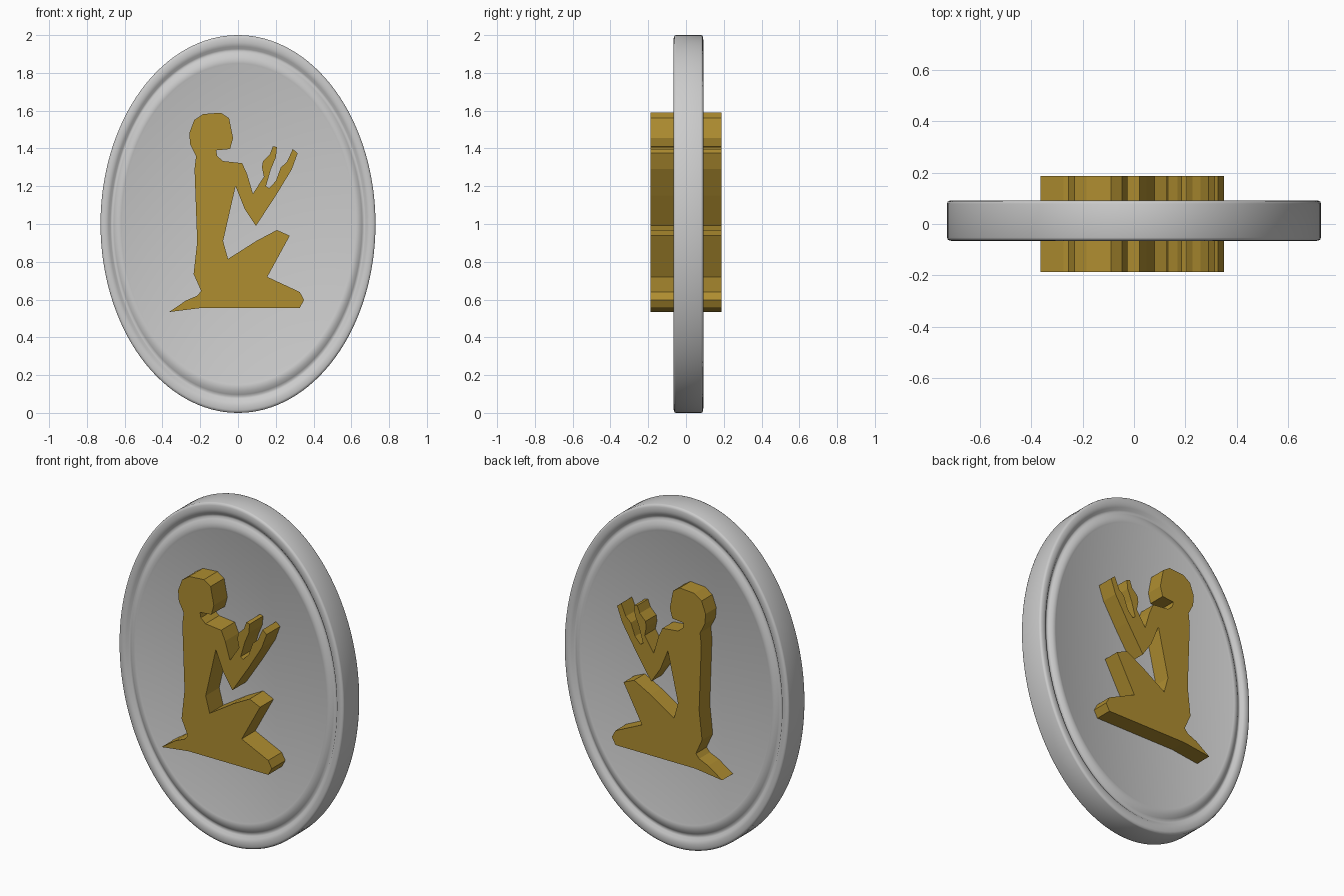
import bpy, bmesh, math

if "Cube" in bpy.data.objects:
    bpy.data.objects.remove(bpy.data.objects["Cube"])

def finish(bm, name):
    bmesh.ops.recalc_face_normals(bm, faces=bm.faces[:])
    me = bpy.data.meshes.new(name)
    bm.to_mesh(me)
    bm.free()
    ob = bpy.data.objects.new(name, me)
    bpy.context.collection.objects.link(ob)
    return ob

# Oval plaque: mirrored rim profile (radius fraction, distance from mid-plane) swept round an ellipse
HALF_X, HALF_Z, MID_Y, SEGS = 0.728, 1.0, 0.013, 128
side = [(0.84, 0.0745), (0.85, 0.078), (0.865, 0.079), (0.885, 0.076), (0.903, 0.066),
        (0.915, 0.059), (0.927, 0.062), (0.94, 0.073), (0.96, 0.079), (0.985, 0.078),
        (0.997, 0.074), (1.0, 0.066)]
profile = [(r, -d) for r, d in side] + [(r, d) for r, d in reversed(side)]
bm = bmesh.new()
rings = []
for i in range(SEGS):
    a = 2 * math.pi * i / SEGS
    rings.append([bm.verts.new((r * HALF_X * math.cos(a), MID_Y + d,
                                1.0 + r * HALF_Z * math.sin(a))) for r, d in profile])
for i in range(SEGS):
    p, q = rings[i], rings[(i + 1) % SEGS]
    for j in range(len(profile) - 1):
        bm.faces.new((p[j], p[j + 1], q[j + 1], q[j]))
# Flat panels, front and back
bm.faces.new([r[0] for r in rings])
bm.faces.new([r[-1] for r in rings])
plaque = finish(bm, "oval_plaque")
bpy.context.view_layer.objects.active = plaque
plaque.select_set(True)
bpy.ops.object.shade_smooth_by_angle(angle=math.radians(60))

# Kneeling figure: silhouette extruded through the plaque
outline = [
    (-.222, 1.36), (-.253, 1.42), (-.258, 1.48), (-.232, 1.55), (-.185, 1.582),   # head
    (-.09, 1.589), (-.047, 1.56), (-.026, 1.455), (-.042, 1.397), (-.116, 1.39),
    (-.11, 1.36), (-.08, 1.333), (.022, 1.322), (.048, 1.265), (.079, 1.16),      # neck, shoulder
    (.137, 1.25), (.127, 1.30), (.132, 1.333), (.169, 1.37), (.185, 1.412),       # near hand
    (.206, 1.407), (.201, 1.354), (.174, 1.29), (.148, 1.20), (.165, 1.19),
    (.20, 1.227), (.227, 1.30), (.259, 1.328), (.29, 1.397), (.316, 1.375),       # far hand
    (.285, 1.29), (.20, 1.15), (.095, .99), (.035, 1.08), (-.013, 1.20),          # forearm, elbow
    (-.079, .91), (-.053, .815), (.10, .912), (.206, .968), (.274, .938),         # belly, knee
    (.155, .72), (.327, .64), (.35, .598), (.327, .556), (-.19, .556),            # shin, base
    (-.365, .534), (-.275, .595), (-.216, .62), (-.195, .645), (-.235, .735),     # toe, seat
    (-.216, .905), (-.23, 1.29)]                                                  # back
bm = bmesh.new()
face = bm.faces.new([bm.verts.new((x, -0.187, z)) for x, z in outline])
ext = bmesh.ops.extrude_face_region(bm, geom=[face], use_keep_orig=True)
bmesh.ops.translate(bm, vec=(0, 0.374, 0),
                    verts=[v for v in ext["geom"] if isinstance(v, bmesh.types.BMVert)])
figure = finish(bm, "kneeling_figure")
gold = bpy.data.materials.new("gold")
gold.diffuse_color = (0.43, 0.27, 0.03, 1)
gold.use_nodes = True
gold.node_tree.nodes["Principled BSDF"].inputs["Base Color"].default_value = gold.diffuse_color
figure.data.materials.append(gold)
